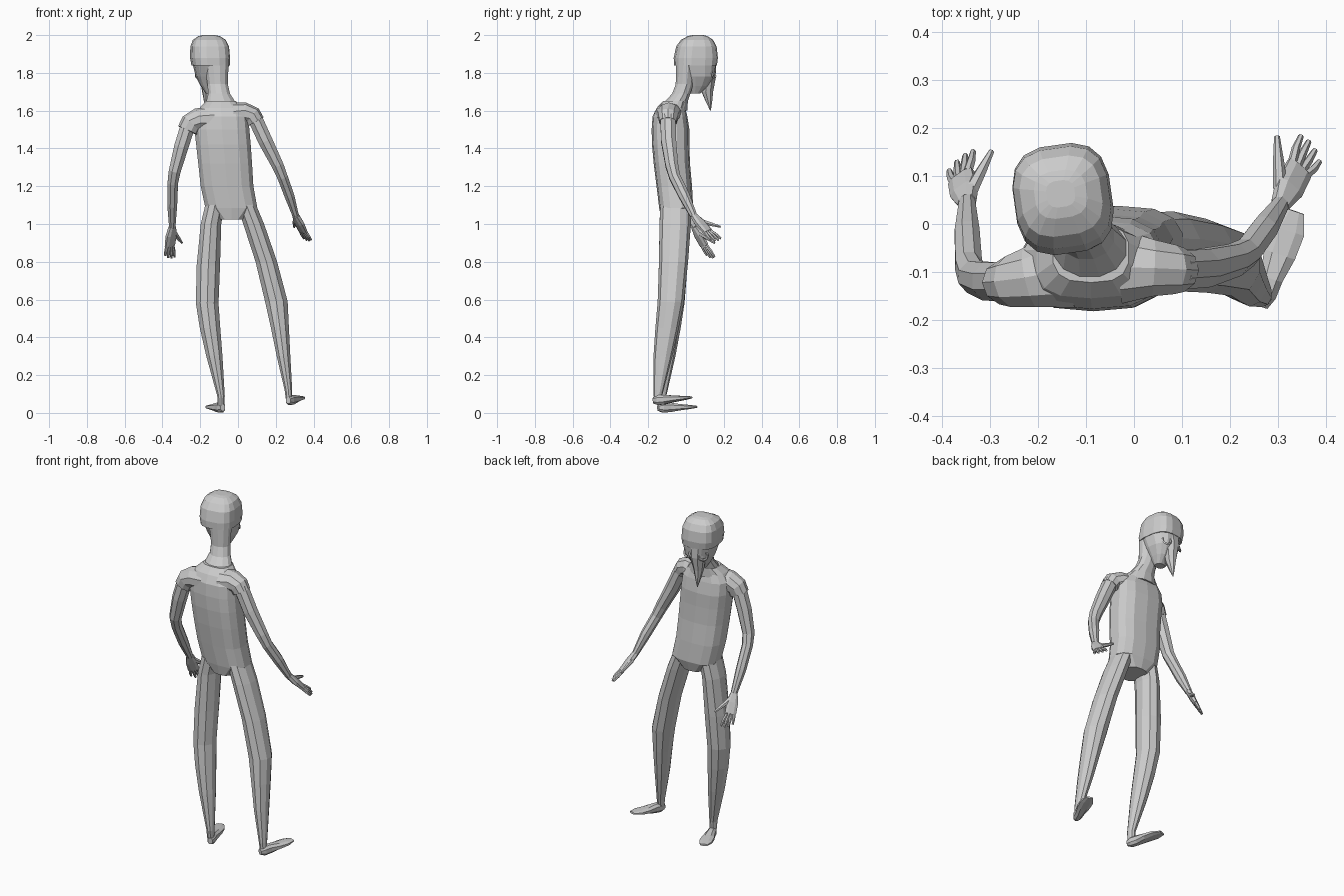
import bpy, bmesh
from math import cos, sin, pi, radians, copysign
from mathutils import Vector


def skin(name, rings):
    """Bridge a list of equal-length point rings and cap both ends."""
    bm = bmesh.new()
    vs = [[bm.verts.new(p) for p in r] for r in rings]
    n = len(rings[0])
    for a, b in zip(vs, vs[1:]):
        for i in range(n):
            j = (i + 1) % n
            bm.faces.new((a[i], a[j], b[j], b[i]))
    bm.faces.new(vs[0][::-1])
    bm.faces.new(vs[-1])
    bmesh.ops.recalc_face_normals(bm, faces=bm.faces)
    me = bpy.data.meshes.new(name)
    bm.to_mesh(me)
    bm.free()
    ob = bpy.data.objects.new(name, me)
    bpy.context.collection.objects.link(ob)
    return ob


def oval(n, p):
    """Unit superellipse points; p = 2 is a circle, higher is boxier."""
    out = []
    for i in range(n):
        a = 2 * pi * (i + .5) / n
        c, s = cos(a), sin(a)
        out.append((copysign(abs(c) ** (2 / p), c), copysign(abs(s) ** (2 / p), s)))
    return out


def stack(name, rows, n=12, p=2.0, yaw=0):
    """Horizontal rings: (x, y, z, half width, half depth)."""
    cy, sy = cos(radians(yaw)), sin(radians(yaw))
    rings = []
    for x, y, z, hx, hy in rows:
        rings.append([(x + c * hx * cy - s * hy * sy, y + c * hx * sy + s * hy * cy, z)
                      for c, s in oval(n, p)])
    return skin(name, rings)


def tube(name, pts, radii, hint, n=8, p=2.0):
    """Rings square to a path; radii are (along hint, across hint)."""
    pts = [Vector(q) for q in pts]
    rings = []
    for i, q in enumerate(pts):
        t = (pts[min(i + 1, len(pts) - 1)] - pts[max(i - 1, 0)]).normalized()
        u = Vector(hint)
        u = (u - t * u.dot(t)).normalized()
        v = t.cross(u)
        a, b = radii[i]
        rings.append([q + u * c * a + v * s * b for c, s in oval(n, p)])
    return skin(name, rings)


# Torso with rounded shoulders
stack("torso", [
    (-.035, -.055, 1.025, .065, .075), (-.035, -.052, 1.085, .14, .09),
    (-.058, -.062, 1.20, .142, .094), (-.068, -.075, 1.32, .145, .096),
    (-.077, -.081, 1.42, .147, .099), (-.085, -.082, 1.50, .148, .1),
    (-.088, -.085, 1.57, .145, .092), (-.09, -.08, 1.615, .115, .075),
    (-.09, -.06, 1.65, .08, .062)], n=14, p=2.8)

# Neck leaning toward the head
stack("neck", [
    (-.09, -.065, 1.60, .105, .075), (-.092, -.05, 1.65, .078, .062),
    (-.1, -.025, 1.69, .06, .05), (-.108, -.008, 1.74, .056, .048),
    (-.115, 0, 1.87, .068, .055)], n=12)

# Skull cap, face and jaw, turned slightly sideways
stack("skull_cap", [
    (-.145, .05, 1.84, .099, .112), (-.148, .052, 1.88, .103, .115),
    (-.15, .055, 1.94, .1, .105), (-.152, .058, 1.975, .085, .083),
    (-.153, .062, 1.995, .055, .05), (-.153, .063, 2.0, .03, .028)],
    n=16, p=2.9, yaw=8)
stack("face", [
    (-.14, .05, 1.69, .03, .025), (-.142, .06, 1.73, .055, .055),
    (-.142, .065, 1.78, .08, .085), (-.143, .055, 1.845, .095, .105)],
    n=14, p=2.5, yaw=8)

# Beaked mask with eye rims
tube("beak", [(-.16, .11, 1.86), (-.16, .118, 1.78), (-.163, .113, 1.70),
              (-.165, .122, 1.65), (-.166, .13, 1.6)],
     [(.06, .05), (.045, .042), (.028, .032), (.016, .018), (.002, .002)],
     (1, .14, 0), n=8)
for side, x, y in (("left", -.205, .132), ("right", -.108, .145)):
    bpy.ops.mesh.primitive_torus_add(
        major_segments=12, minor_segments=4, major_radius=.024, minor_radius=.006,
        location=(x, y, 1.795),
        rotation=(radians(105), 0, radians(38 if side == "left" else -20)))
    bpy.context.object.name = side + "_eye_rim"

# Cap sleeves
tube("left_sleeve", [(-.14, -.095, 1.555), (-.215, -.112, 1.55), (-.25, -.12, 1.53),
                     (-.266, -.122, 1.495)],
     [(.085, .07), (.066, .062), (.056, .058), (.048, .056)], (0, 1, 0), n=10)
tube("right_sleeve", [(-.02, -.09, 1.575), (.04, -.092, 1.583), (.075, -.095, 1.57),
                      (.092, -.096, 1.54)],
     [(.08, .068), (.062, .06), (.054, .054), (.048, .05)], (0, 1, 0), n=10)

# Arms
arm_r = [(.044, .042), (.043, .041), (.036, .034), (.032, .03), (.031, .028), (.02, .018)]
tube("left_arm", [(-.262, -.12, 1.53), (-.3, -.12, 1.41), (-.335, -.11, 1.28),
                  (-.345, -.085, 1.22), (-.348, -.02, 1.10), (-.348, .045, .985)],
     arm_r, (0, 1, 0))
tube("right_arm", [(.085, -.096, 1.57), (.145, -.092, 1.44), (.21, -.075, 1.31),
                   (.235, -.06, 1.25), (.272, -.01, 1.15), (.305, .04, 1.045)],
     arm_r, (0, 1, 0))


def hand(side, wrist, knuckles, tips, thumb):
    """Palm, four fingers between the first and last, and a thumb."""
    w = Vector(wrist)
    k0, k1 = map(Vector, knuckles)
    t0, t1 = map(Vector, tips)
    mid = (k0 + k1) / 2
    row = k1 - k0
    tube(side + "_palm", [w, w.lerp(mid, .45), mid], [(.02, .017), (.033, .017), (.032, .012)],
         row, p=2.6)
    for i in range(4):
        f = i / 3
        a, b = k0.lerp(k1, f), t0.lerp(t1, f)
        b = a + (b - a) * (.92, 1.04, 1.03, .88)[i]
        tube(f"{side}_finger_{i + 1}", [a.lerp(mid, .2), a.lerp(b, .5), b],
             [(.01, .01), (.009, .009), (.006, .006)], row, n=6)
    a, b = map(Vector, thumb)
    tube(side + "_thumb", [a, a.lerp(b, .5), b],
         [(.016, .014), (.012, .011), (.006, .006)], row, n=6)


hand("left", (-.348, .045, .985), [(-.343, .112, .885), (-.378, .082, .885)],
     [(-.335, .155, .82), (-.386, .115, .825)], [(-.34, .07, .955), (-.297, .152, .9)])
hand("right", (.305, .04, 1.045), [(.327, .132, .965), (.362, .098, .955)],
     [(.35, .188, .92), (.39, .135, .91)], [(.305, .075, 1.015), (.298, .183, .985)])

# Legs
stack("left_leg", [
    (-.09, -.128, .04, .018, .022), (-.09, -.13, .09, .021, .026),
    (-.125, -.108, .30, .045, .052), (-.148, -.092, .45, .057, .064),
    (-.163, -.078, .58, .063, .07), (-.157, -.068, .78, .065, .076),
    (-.143, -.06, 1.0, .057, .08), (-.122, -.057, 1.1, .054, .08)], n=10)
stack("right_leg", [
    (.27, -.15, .075, .018, .02), (.267, -.146, .12, .021, .027),
    (.241, -.122, .30, .038, .05), (.222, -.1, .45, .05, .062),
    (.203, -.08, .59, .063, .07), (.15, -.066, .80, .06, .077),
    (.083, -.057, 1.0, .058, .083), (.045, -.055, 1.1, .054, .08)], n=10)

# Feet: heel to toe along a direction, wide axis sideways
for side, heel, toe in (("left", (-.08, -.148, .028), (-.153, .053, .032)),
                        ("right", (.266, -.172, .066), (.335, .027, .082))):
    h, t = Vector(heel), Vector(toe)
    sole = min(h.z, t.z) - .028
    pts = [h.lerp(t, f) for f in (0, .12, .3, .55, .8, 1)]
    tube(side + "_foot", pts,
         [(.014, .018), (.024, .028), (.026, .027), (.036, .018), (.038, .012), (.022, .006)],
         (t - h).cross(Vector((0, 0, 1))), n=8, p=2.4)
